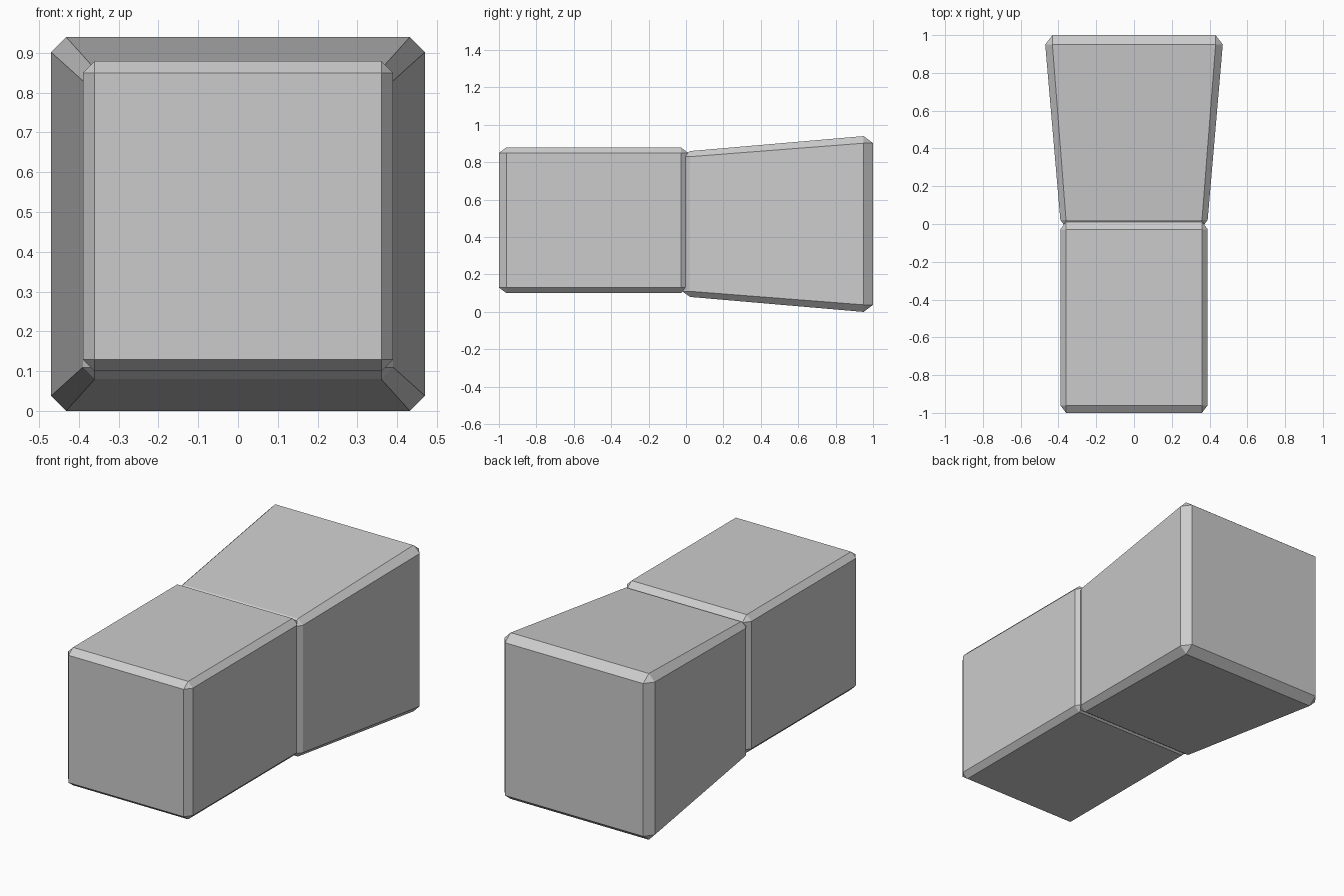
import bpy, bmesh, math

if "Cube" in bpy.data.objects:
    bpy.data.objects.remove(bpy.data.objects["Cube"])


def chamfered_block(name, zc, ends):
    """Convex chamfered block; each end = (cap y, rim y, half size, chamfer)."""
    bm = bmesh.new()
    for cap_y, rim_y, h, c in ends:
        for sx in (-1, 1):
            for sz in (-1, 1):
                for a, y, b in ((h - c, cap_y, h - c), (h, rim_y, h - c), (h - c, rim_y, h)):
                    bm.verts.new((sx * a, y, zc + sz * b))
    bmesh.ops.convex_hull(bm, input=bm.verts)
    bmesh.ops.dissolve_limit(bm, angle_limit=math.radians(2), verts=bm.verts, edges=bm.edges)
    bmesh.ops.recalc_face_normals(bm, faces=bm.faces)
    mesh = bpy.data.meshes.new(name)
    bm.to_mesh(mesh)
    bm.free()
    obj = bpy.data.objects.new(name, mesh)
    bpy.context.collection.objects.link(obj)
    return obj


# Straight front block
chamfered_block("front_block", 0.49, [(-1.0, -0.96, 0.39, 0.03), (0.012, -0.028, 0.39, 0.03)])

# Rear block flaring towards the back
chamfered_block("flared_rear_block", 0.47, [(-0.02, 0.022, 0.39, 0.03), (1.0, 0.95, 0.47, 0.038)])
